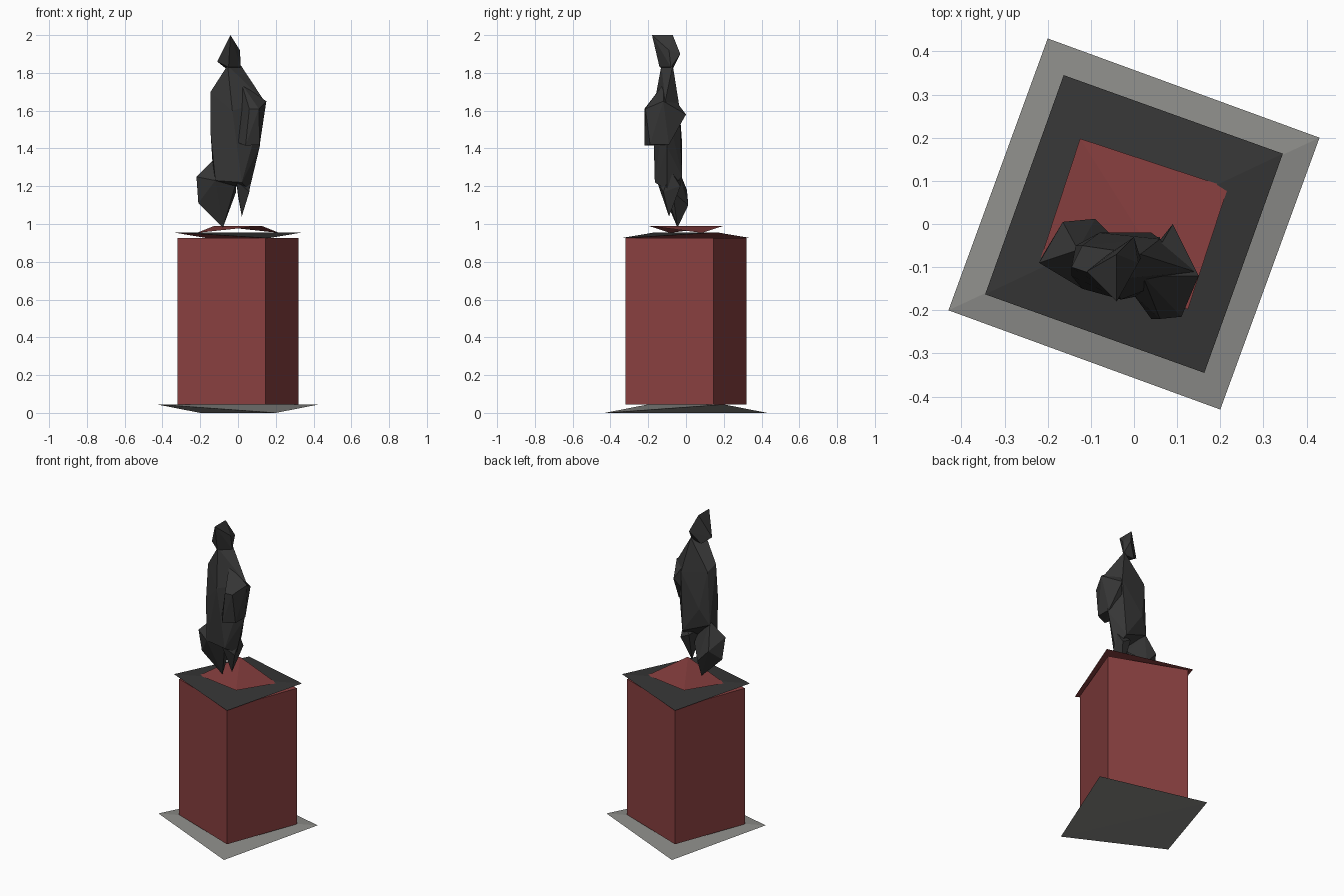
import bpy, bmesh

if "Cube" in bpy.data.objects:
    bpy.data.objects.remove(bpy.data.objects["Cube"])


def material(name, rgb):
    m = bpy.data.materials.new(name)
    m.diffuse_color = (*rgb, 1)
    m.use_nodes = True
    m.node_tree.nodes["Principled BSDF"].inputs["Base Color"].default_value = m.diffuse_color
    return m


RED = material("dark red stone", (0.25, 0.051, 0.051))
GREY = material("warm grey stone", (0.265, 0.265, 0.25))
BLACK = material("blackened bronze", (0.037, 0.037, 0.037))


def finish(name, bm, mats):
    me = bpy.data.meshes.new(name)
    bm.to_mesh(me)
    bm.free()
    for m in mats:
        me.materials.append(m)
    ob = bpy.data.objects.new(name, me)
    bpy.context.collection.objects.link(ob)
    return ob


def hull(name, points, mats):
    """Faceted solid wrapped around a few points; second material goes underneath."""
    bm = bmesh.new()
    for p in points:
        bm.verts.new(p)
    res = bmesh.ops.convex_hull(bm, input=bm.verts)
    loose = [g for g in res["geom_interior"] if isinstance(g, bmesh.types.BMVert)]
    bmesh.ops.delete(bm, geom=loose, context="VERTS")
    bmesh.ops.recalc_face_normals(bm, faces=bm.faces)
    for f in bm.faces:
        f.material_index = 1 if len(mats) > 1 and f.normal.z < 0 else 0
    return finish(name, bm, mats)


def corners(a, b, za, zb):
    """Four corners of a turned square, with alternating heights."""
    return [(a, b, za), (-b, a, zb), (-a, -b, za), (b, -a, zb)]


# Pedestal: folded foot slab, square shaft, folded cap slab
hull("foot_slab", corners(0.43, 0.2, 0.045, 0.0), [GREY])
hull("shaft", corners(0.32, 0.145, 0.045, 0.045) + corners(0.32, 0.145, 0.925, 0.925), [RED])
hull("cap_slab", corners(0.345, 0.163, 0.956, 0.925), [BLACK, RED])

# Thin folded plate under the figure
bm = bmesh.new()
v = [bm.verts.new(p) for p in corners(0.218, 0.085, 0.953, 0.99)]
v[1].co.xy, v[3].co.xy = (-0.125, 0.198), (0.125, -0.198)
bm.faces.new((v[0], v[1], v[3]))
bm.faces.new((v[1], v[2], v[3]))
finish("top_plate", bm, [RED])

# Draped figure
hull("head", [
    (-.04, -.18, 2.0), (-.04, -.07, 2.0), (-.11, -.11, 1.86), (-.05, -.14, 1.83),
    (0, -.03, 1.90), (.01, -.09, 1.92), (.015, -.08, 1.83), (-.06, -.07, 1.82)], [BLACK])

hull("torso", [
    (-.055, -.13, 1.84), (.015, -.07, 1.84), (-.145, -.10, 1.70), (-.12, -.05, 1.66),
    (.14, -.11, 1.65), (.06, -.035, 1.62), (-.03, -.175, 1.60), (-.145, -.12, 1.48),
    (.115, -.10, 1.41), (-.08, -.02, 1.42), (-.135, -.05, 1.32), (-.12, -.15, 1.23),
    (.02, -.165, 1.22), (.06, -.10, 1.18), (.04, -.02, 1.25)], [BLACK])

hull("folded_arm", [
    (.15, -.12, 1.65), (.02, -.12, 1.74), (.06, -.22, 1.61), (.11, -.215, 1.61),
    (.115, -.19, 1.42), (.04, -.22, 1.415), (0, -.165, 1.43), (.115, -.09, 1.42),
    (.09, 0, 1.58), (.05, -.05, 1.50)], [BLACK])

hull("left_leg", [
    (-.13, -.06, 1.34), (-.22, -.09, 1.25), (-.21, -.07, 1.11), (-.12, -.15, 1.23),
    (-.165, .005, 1.18), (-.09, .012, 1.10), (-.08, -.045, .98), (-.01, -.12, 1.22),
    (-.01, -.07, 1.17)], [BLACK])

hull("right_leg", [
    (-.01, -.155, 1.23), (.06, -.12, 1.17), (.06, -.03, 1.20), (0, -.03, 1.23),
    (.02, -.09, 1.04), (0, -.10, 1.15), (.07, -.08, 1.28)], [BLACK])
